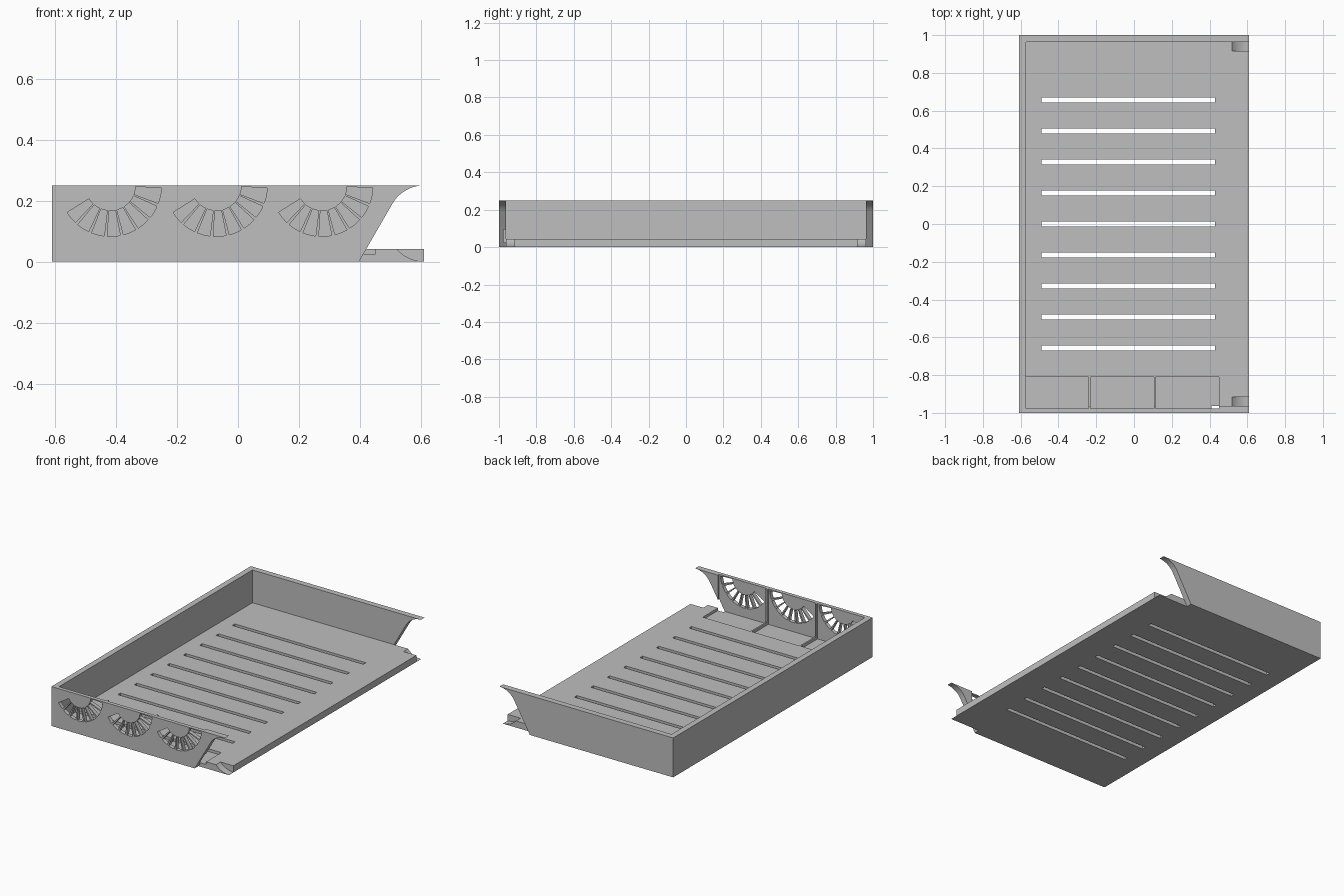
import bpy
import bmesh
from math import sin, cos, sqrt, radians

cube = bpy.data.objects.get("Cube")
if cube:
    bpy.data.objects.remove(cube, do_unlink=True)

X, Y, H = 0.61, 1.0, 0.25        # half width, half length, height
WALL, FLOOR = 0.037, 0.042       # thicknesses
IN_X, IN_Y = -X + WALL, Y - WALL # inner faces
FLARE = 0.12                     # radius of the wall flare and the ramps

grey = bpy.data.materials.new("light_grey")
grey.use_nodes = True
grey.diffuse_color = (0.52, 0.52, 0.52, 1)
grey.node_tree.nodes["Principled BSDF"].inputs["Base Color"].default_value = (0.52, 0.52, 0.52, 1)


def prism(bm, profile, y0, y1):
    """Extrude an x-z profile along y."""
    face = bm.faces.new([bm.verts.new((x, y0, z)) for x, z in profile])
    ext = bmesh.ops.extrude_face_region(bm, geom=[face])["geom"]
    bmesh.ops.translate(bm, vec=(0, y1 - y0, 0),
                        verts=[v for v in ext if isinstance(v, bmesh.types.BMVert)])


def rect(x0, x1, z0, z1):
    return [(x0, z0), (x1, z0), (x1, z1), (x0, z1)]


def make(name, prisms):
    bm = bmesh.new()
    for p in prisms:
        prism(bm, *p)
    bmesh.ops.recalc_face_normals(bm, faces=bm.faces)
    mesh = bpy.data.meshes.new(name)
    bm.to_mesh(mesh)
    bm.free()
    mesh.materials.append(grey)
    obj = bpy.data.objects.new(name, mesh)
    bpy.context.collection.objects.link(obj)
    return obj


def cut(obj, prisms):
    """Subtract a set of prisms and bake the result."""
    tool = make("cutter", prisms)
    tool.hide_render = True
    mod = obj.modifiers.new("cut", "BOOLEAN")
    mod.operation, mod.solver, mod.object = "DIFFERENCE", "EXACT", tool
    graph = bpy.context.evaluated_depsgraph_get()
    baked = bpy.data.meshes.new_from_object(obj.evaluated_get(graph))
    obj.modifiers.clear()
    obj.data = baked
    bpy.data.objects.remove(tool, do_unlink=True)


# Side walls: sloped end that flares into a thin lip
start_z = H - FLARE / 2
start_x = X - FLARE * sin(radians(60))
flare = [(X - FLARE * sin(radians(a)), H - FLARE + FLARE * cos(radians(a)))
         for a in range(60, -1, -5)]
wall_profile = [(IN_X, 0), (start_x - start_z / sqrt(3), 0)] + flare + [(IN_X, H)]
front_wall = make("front_wall", [(wall_profile, -Y, -IN_Y)])
back_wall = make("back_wall", [(wall_profile, IN_Y, Y)])
left_wall = make("end_wall", [(rect(-X, IN_X, 0, H), -Y, Y)])
floor = make("floor", [(rect(IN_X, X, 0, FLOOR), -IN_Y, IN_Y)])

# Floor: ventilation slots
cut(floor, [(rect(-0.49, 0.43, -0.1, 0.1), y - 0.0125, y + 0.0125)
            for y in (0.164 * i for i in range(-4, 5))])

# Floor: curved ramps at the open corners
ramp = [(X - FLARE * sin(radians(a)), 0.001 + FLARE - FLARE * cos(radians(a)))
        for a in range(0, 56, 5)]
ramp = [(X + 0.1, 0.001)] + ramp + [(X + 0.1, ramp[-1][1])]
cut(floor, [(ramp, -Y, -0.917), (ramp, 0.917, Y)])

# Fan bays: shallow pockets in floor and front wall, leaving thin ribs between
bays = [(rect(x0, x1, 0.025, 0.4), -0.976, -0.81)
        for x0, x1 in ((-0.6, -0.24), (-0.23, 0.105), (0.115, 0.45))]
cut(floor, bays)
cut(front_wall, bays)


# Fan vents: rings of slots through the front wall
def sector(cx, cz, r0, r1, a0, a1, n=5):
    angles = [radians(a0 + (a1 - a0) * i / n) for i in range(n + 1)]
    return ([(cx + r1 * cos(a), cz + r1 * sin(a)) for a in angles] +
            [(cx + r0 * cos(a), cz + r0 * sin(a)) for a in reversed(angles)])


vents = []
for cx in (-0.418, -0.071, 0.275):
    for i in range(8):
        a = 212 + 18.2 * i
        end = a + 14.5 if i < 7 else 357
        vents.append((sector(cx, H, 0.083, 0.167, a, end), -Y - 0.1, -0.9))
cut(front_wall, vents)

# Smooth only the curved flares and ramps
for obj in (front_wall, back_wall, left_wall, floor):
    bpy.ops.object.select_all(action="DESELECT")
    obj.select_set(True)
    bpy.context.view_layer.objects.active = obj
    bpy.ops.object.shade_smooth_by_angle(angle=radians(20))
